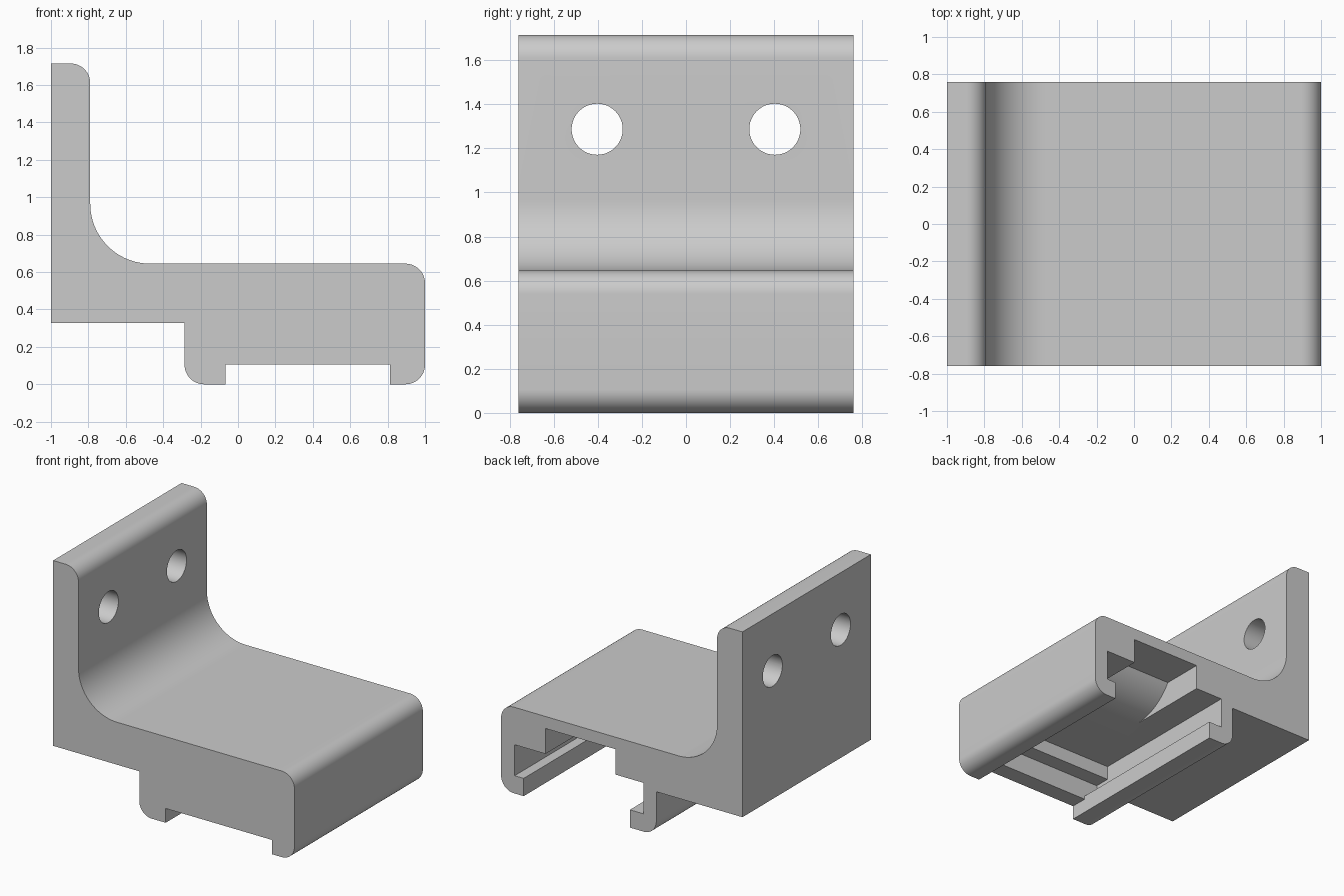
import bpy, bmesh
from math import sin, cos, radians, asin, degrees

cube = bpy.data.objects.get("Cube")
if cube:
    bpy.data.objects.remove(cube, do_unlink=True)

grey = bpy.data.materials.new("plain grey")
grey.use_nodes = True
grey.diffuse_color = (0.6, 0.6, 0.6, 1)
grey.node_tree.nodes["Principled BSDF"].inputs["Base Color"].default_value = (0.6, 0.6, 0.6, 1)


def arc(cu, cv, r, start, end, steps=14):
    """Points on a circle arc, angles in degrees."""
    angles = [radians(start + (end - start) * i / steps) for i in range(steps + 1)]
    return [(cu + r * cos(a), cv + r * sin(a)) for a in angles]


def prism(name, profile, axis, low, high):
    """Extrude an (x, z) profile along y, or a (y, z) profile along x."""
    bm = bmesh.new()

    def place(u, v, w):
        return (u, w, v) if axis == "y" else (w, u, v)

    rings = [[bm.verts.new(place(u, v, w)) for u, v in profile] for w in (low, high)]
    a, b = rings
    bm.faces.new(a)
    bm.faces.new(b)
    n = len(a)
    for i in range(n):
        j = (i + 1) % n
        bm.faces.new((a[i], a[j], b[j], b[i]))
    bmesh.ops.recalc_face_normals(bm, faces=bm.faces)
    mesh = bpy.data.meshes.new(name)
    bm.to_mesh(mesh)
    bm.free()
    mesh.materials.append(grey)
    obj = bpy.data.objects.new(name, mesh)
    bpy.context.collection.objects.link(obj)
    return obj


# Bracket body: upright plate, large inner fillet, thick shelf block
half = 0.76
r = 0.105
left, right, top, shelf, under = -0.286, 1.0, 1.715, 0.645, 0.327
profile = [(-1, under), (left, under)]
profile += arc(left + r, r, r, 180, 270)
profile += arc(right - r, r, r, -90, 0)
profile += arc(right - r, shelf - r, r, 0, 90)
profile += arc(-0.47, shelf + 0.32, 0.32, 270, 180, 24)
profile += arc(-0.79 - r, top - r, r, 0, 90)
profile += [(-1, top)]
bracket = prism("bracket", profile, "y", -half, half)

# Bottom opening: shallow through the front, full height behind the front stop
stop = -0.63
opening = prism("opening_cutter", [(-1, -0.2), (1, -0.2), (1, 0.2), (stop, 0.2),
                                   (stop, 0.107), (-1, 0.107)], "x", -0.067, 0.813)

# Wide slot above the lips, with a stepped front end
slot = prism("slot_cutter", [(1, 0.133), (1, 0.365), (-0.51, 0.365), (-0.51, 0.26),
                             (stop, 0.26), (stop, 0.133)], "x", -0.18, 0.888)

# Upper pocket, open at the back and ending in a rounded ramp
run, drop = 0.35, 0.19
ramp_r = (run ** 2 + drop ** 2) / (2 * drop)
sweep = degrees(asin(run / ramp_r))
ramp = arc(0.09, 0.365 + ramp_r, ramp_r, -90 + sweep, -90, 16)
pocket = prism("pocket_cutter", [(1, 0.3), (1, 0.365 + drop)] + ramp + [(0.09, 0.3)],
               "x", 0.052, 0.632)

# Two screw holes through the upright plate
holes = [prism("hole_cutter", arc(side * 0.403, 1.287, 0.116, 0, 352.5, 47), "x", -1.2, -0.6)
         for side in (-1, 1)]

# Cut the body, then drop the cutters
bpy.context.view_layer.objects.active = bracket
for cutter in [opening, slot, pocket] + holes:
    cutter.hide_render = True
    mod = bracket.modifiers.new(cutter.name, "BOOLEAN")
    mod.operation = "DIFFERENCE"
    mod.solver = "EXACT"
    mod.object = cutter
    bpy.ops.object.modifier_apply(modifier=mod.name)
    bpy.data.objects.remove(cutter, do_unlink=True)

bpy.ops.object.select_all(action="DESELECT")
bracket.select_set(True)
bpy.ops.object.shade_smooth_by_angle(angle=radians(30))
